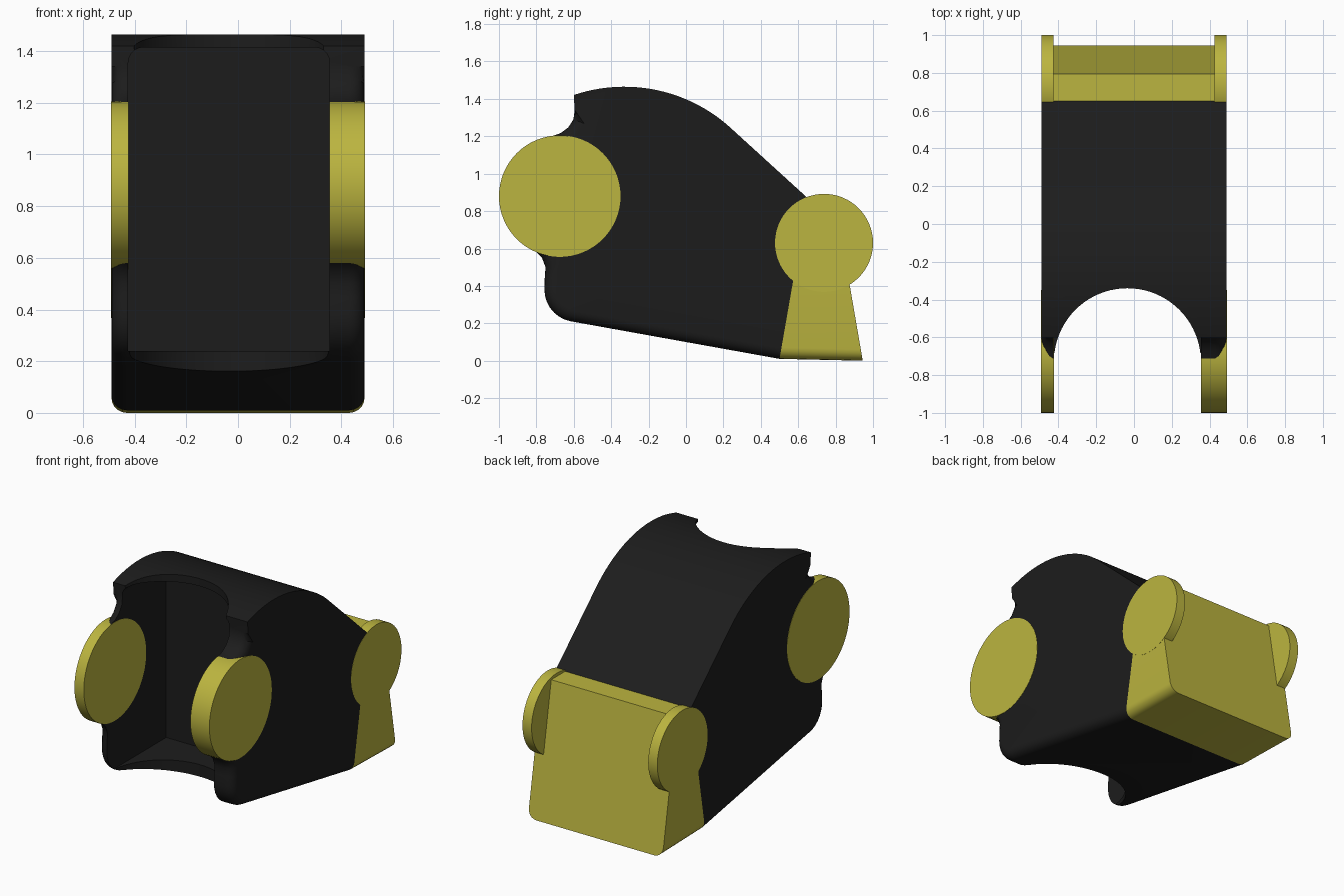
import bpy, bmesh
from math import sin, cos, pi, radians, atan2

if "Cube" in bpy.data.objects:
    bpy.data.objects.remove(bpy.data.objects["Cube"])


def material(name, rgb):
    m = bpy.data.materials.new(name)
    m.diffuse_color = (*rgb, 1)
    m.use_nodes = True
    m.node_tree.nodes["Principled BSDF"].inputs["Base Color"].default_value = m.diffuse_color
    return m


BLACK = material("black_plastic", (0.012, 0.012, 0.012))
GOLD = material("gold_plastic", (0.5, 0.46, 0.05))


def prism(name, pts, lo, hi, axis="X", mat=None, rounded=None, width=0.06):
    """Extrude a profile along X (points are y,z) or Z (points are x,y)."""
    bm = bmesh.new()
    place = (lambda p, h: (h, *p)) if axis == "X" else (lambda p, h: (*p, h))
    a = [bm.verts.new(place(p, lo)) for p in pts]
    b = [bm.verts.new(place(p, hi)) for p in pts]
    bm.faces.new(a[::-1])
    bm.faces.new(b)
    n = len(pts)
    for i in range(n):
        j = (i + 1) % n
        bm.faces.new((a[i], a[j], b[j], b[i]))
    bmesh.ops.recalc_face_normals(bm, faces=bm.faces)
    if rounded:
        edges = [bm.edges.get((s[i], s[(i + 1) % n])) for s in (a, b) for i in rounded]
        bmesh.ops.bevel(bm, geom=edges, offset=width, segments=5, profile=0.5,
                        affect="EDGES", clamp_overlap=False)
    me = bpy.data.meshes.new(name)
    bm.to_mesh(me)
    bm.free()
    ob = bpy.data.objects.new(name, me)
    bpy.context.collection.objects.link(ob)
    if mat:
        me.materials.append(mat)
    return ob


def arc(cx, cy, r, a0, a1, n):
    return [(cx + r * cos(a0 + (a1 - a0) * i / n), cy + r * sin(a0 + (a1 - a0) * i / n))
            for i in range(n + 1)]


def activate(ob):
    bpy.ops.object.select_all(action="DESELECT")
    ob.select_set(True)
    bpy.context.view_layer.objects.active = ob


def smooth(ob):
    activate(ob)
    bpy.ops.object.shade_smooth_by_angle(angle=radians(30))


# Main housing profile: bottom, rounded nose, recesses around the disc, domed top
nose = arc(-0.585, 0.38, 0.172, radians(-100), radians(-180), 7)
low_recess = [(-0.755, 0.45), (-0.751, 0.50), (-0.77, 0.55), (-0.80, 0.58), (-0.83, 0.60)]
hidden = [(-0.75, 0.70), (-0.75, 1.10)]
high_recess = [(-0.72, 1.20), (-0.67, 1.217), (-0.63, 1.247), (-0.602, 1.29), (-0.595, 1.34)]
dome = arc(-0.33, 0.62, 0.845, atan2(0.80, -0.27), atan2(0.615, 0.58), 24)
profile = [(0.50, 0.01)] + nose + low_recess + hidden + high_recess + dome + [(0.65, 0.87)]
front_count = 1 + len(nose) + len(low_recess) + len(hidden) + len(high_recess)
housing = prism("housing", profile, -0.49, 0.49, mat=BLACK, rounded=range(front_count - 1))

# Front pocket and the round cut through its floor and ceiling
pocket = prism("pocket_cutter", [(-1.2, 0.24), (-0.14, 0.24), (-0.14, 1.415), (-1.2, 1.415)],
               -0.425, 0.355, rounded=[2])
cut = arc(-0.035, -0.729, 0.389, 0, pi, 40) + [(-0.424, -1.3), (0.354, -1.3)]
scoop = prism("scoop_cutter", cut, -0.5, 2, axis="Z")
for cutter in (pocket, scoop):
    cutter.hide_render = True
    mod = housing.modifiers.new("cut", "BOOLEAN")
    mod.operation = "DIFFERENCE"
    mod.solver = "EXACT"
    mod.object = cutter
    activate(housing)
    bpy.ops.object.modifier_apply(modifier=mod.name)
    bpy.data.objects.remove(cutter)
smooth(housing)

# Rear block
smooth(prism("rear_block", [(0.50, 0.01), (0.945, 0.0), (0.795, 0.87), (0.65, 0.87)],
             -0.49, 0.49, mat=GOLD, rounded=[0]))


# Side discs, front and rear
def disc(name, y, z, r, lo, hi):
    smooth(prism(name, arc(y, z, r, 0, 2 * pi, 64)[:-1], lo, hi, mat=GOLD))


disc("front_disc_left", -0.675, 0.88, 0.325, -0.4915, -0.4235)
disc("front_disc_right", -0.675, 0.88, 0.325, 0.3535, 0.4915)
for side, lo, hi in (("left", -0.491, -0.425), ("right", 0.425, 0.491)):
    disc("rear_disc_" + side, 0.738, 0.63, 0.262, lo, hi)
